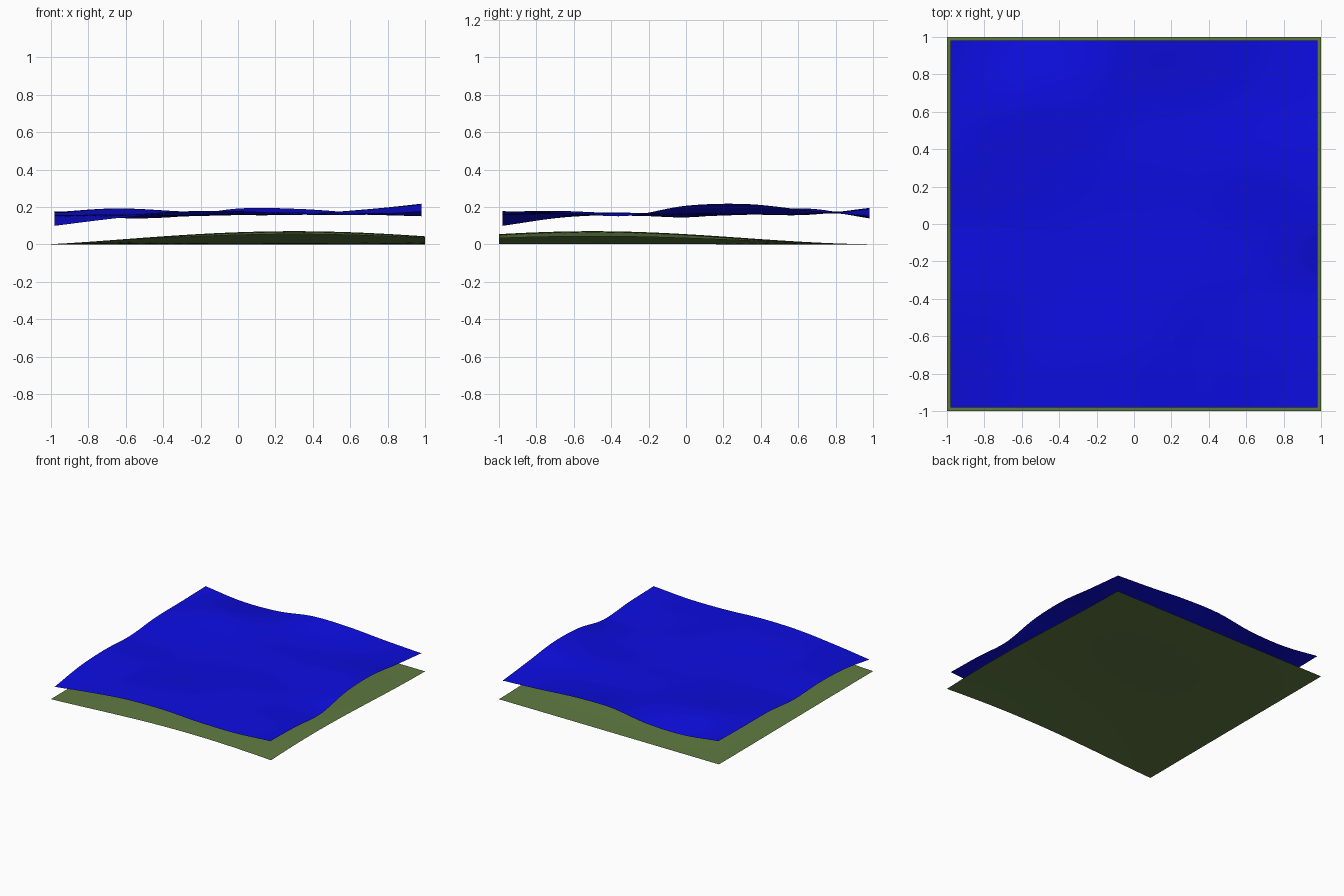
import bpy, math

if "Cube" in bpy.data.objects:
    bpy.data.objects.remove(bpy.data.objects["Cube"])

def material(name, rgb):
    m = bpy.data.materials.new(name)
    m.diffuse_color = (*rgb, 1)
    m.use_nodes = True
    m.node_tree.nodes["Principled BSDF"].inputs["Base Color"].default_value = m.diffuse_color
    return m

def sheet(name, half, n, height, mat):
    """Square smooth grid sheet whose height follows a function of x, y."""
    step = 2 * half / n
    verts = [(-half + i * step, -half + j * step,
              height(-half + i * step, -half + j * step))
             for j in range(n + 1) for i in range(n + 1)]
    w = n + 1
    faces = [(j * w + i, j * w + i + 1, (j + 1) * w + i + 1, (j + 1) * w + i)
             for j in range(n) for i in range(n)]
    me = bpy.data.meshes.new(name)
    me.from_pydata(verts, [], faces)
    me.materials.append(mat)
    me.shade_smooth()
    ob = bpy.data.objects.new(name, me)
    bpy.context.collection.objects.link(ob)
    return ob

# Ground: one broad, low mound
def ground_height(x, y):
    fx = max(0.0, math.cos(1.16 * (x - 0.3))) ** 1.3
    gy = math.cos(math.pi / 3.2 * (y + 0.5)) ** 2
    return 0.071 * fx * gy

# Water: gentle swell, coarse heights (rows front to back) smoothly interpolated
SWELL = [
    [.100, .140, .170, .175, .160, .158, .178],
    [.145, .155, .175, .178, .165, .167, .170],
    [.157, .160, .155, .165, .170, .160, .152],
    [.145, .150, .150, .157, .160, .165, .207],
    [.170, .172, .160, .160, .163, .185, .216],
    [.173, .192, .178, .160, .160, .166, .182],
    [.178, .142, .148, .192, .190, .168, .151],
]
HALF = 0.98

def spline(v, t):
    i = min(int(t), len(v) - 2)
    f = t - i
    b, c = v[i], v[i + 1]
    a = v[i - 1] if i > 0 else 2 * b - c
    d = v[i + 2] if i + 2 < len(v) else 2 * c - b
    return b + 0.5 * f * (c - a + f * (2*a - 5*b + 4*c - d + f * (3*(b - c) + d - a)))

def water_height(x, y):
    u, v = [min(6.0, max(0.0, (k + HALF) / (2 * HALF) * 6)) for k in (x, y)]
    return spline([spline(row, u) for row in SWELL], v)

sheet("ground", 1.0, 40, ground_height, material("moss green", (0.115, 0.195, 0.053)))
sheet("water", HALF, 60, water_height, material("deep blue", (0.004, 0.004, 0.75)))
